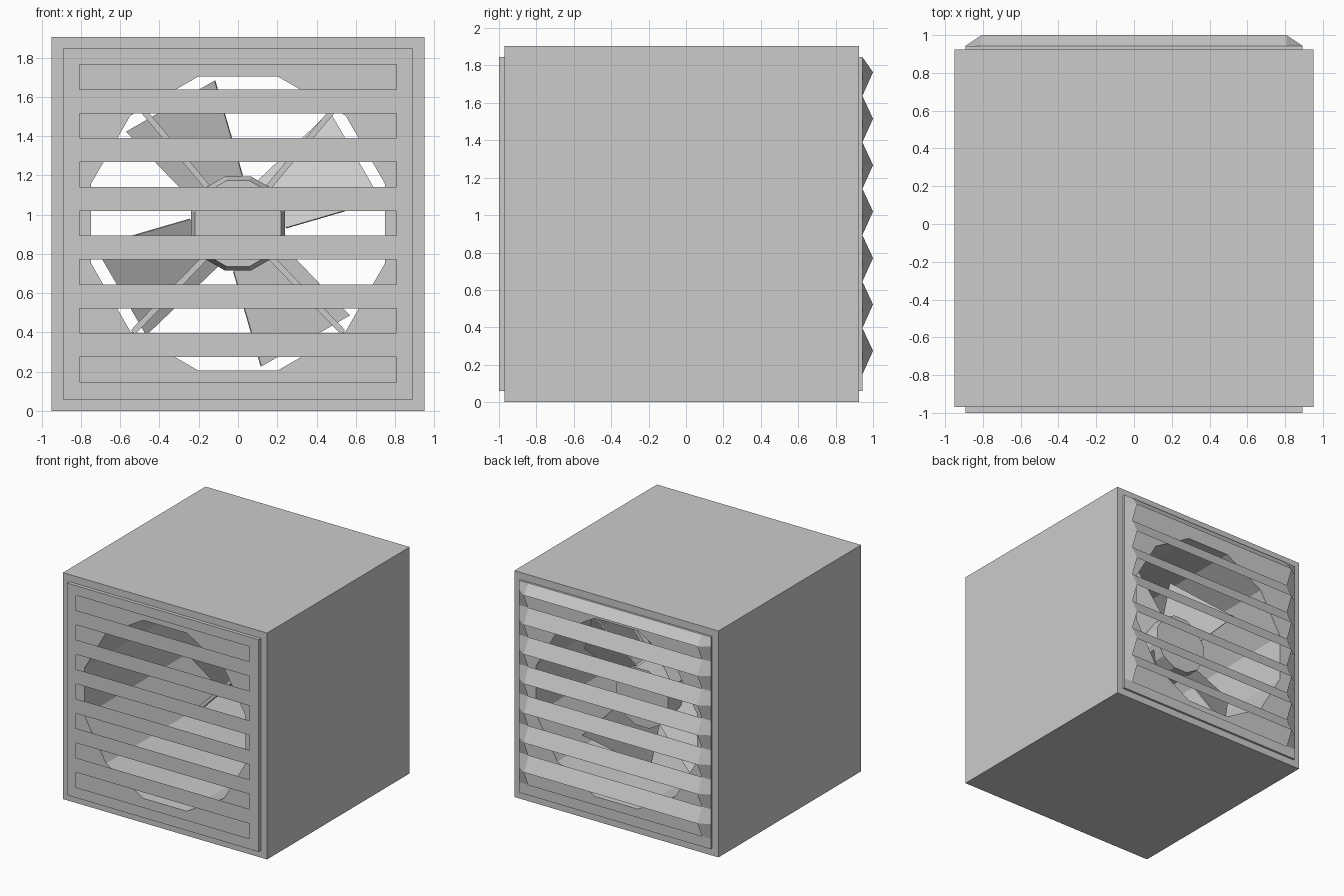
import bpy, bmesh
from math import radians, cos, sin, pi
from mathutils import Matrix, Vector

cube = bpy.data.objects.get("Cube")
if cube:
    bpy.data.objects.remove(cube, do_unlink=True)

grey = bpy.data.materials.new("light_grey")
grey.use_nodes = True
COLOUR = (0.6, 0.6, 0.6, 1)
grey.diffuse_color = COLOUR
grey.node_tree.nodes["Principled BSDF"].inputs["Base Color"].default_value = COLOUR

MID = 0.955                                   # height of the fan axis
TO_AXIS = Matrix.Translation((0, 0, MID))


def finish(name, bm):
    bmesh.ops.recalc_face_normals(bm, faces=bm.faces)
    mesh = bpy.data.meshes.new(name)
    bm.to_mesh(mesh)
    bm.free()
    mesh.materials.append(grey)
    obj = bpy.data.objects.new(name, mesh)
    bpy.context.collection.objects.link(obj)
    return obj


def lathe(name, profile, sides=12):
    """Capped flat-sided solid about the fan axis, from (radius, y) pairs."""
    bm = bmesh.new()
    rings = []
    for r, y in profile:
        angles = [2 * pi * (i + 0.5) / sides for i in range(sides)]
        rings.append([bm.verts.new((r * cos(a), y, MID + r * sin(a))) for a in angles])
    for a, b in zip(rings, rings[1:]):
        for i in range(sides):
            j = (i + 1) % sides
            bm.faces.new((a[i], a[j], b[j], b[i]))
    bm.faces.new(rings[0])
    bm.faces.new(rings[-1])
    return finish(name, bm)


def box(bm, size, matrix):
    bmesh.ops.create_cube(bm, size=1, matrix=matrix @ Matrix.Diagonal((*size, 1)))


# Square housing with a twelve-sided air tunnel through it
bm = bmesh.new()
box(bm, (1.9, 1.895, 1.905), Matrix.Translation((0, -0.0225, 0.9525)))
housing = finish("housing", bm)
cutter = lathe("tunnel_cutter", [(0.776, -1.2), (0.776, 1.2)])
cutter.hide_render = True
cut = housing.modifiers.new("tunnel", "BOOLEAN")
cut.object = cutter
cut.solver = "EXACT"
bpy.context.view_layer.objects.active = housing
bpy.ops.object.modifier_apply(modifier=cut.name)
bpy.data.objects.remove(cutter, do_unlink=True)


def grille(name, base, face, peak):
    """Slotted panel; the top edge of each slot is pulled out to y = peak."""
    bm = bmesh.new()
    columns = (-0.892, -0.807, 0.807, 0.892)
    rows = [(0.06, face)]
    for k in range(7):
        bottom = 0.148 + 0.2483 * k
        rows += [(bottom, face), (bottom + 0.126, peak)]
    rows.append((1.845, face))
    grid = [[bm.verts.new((x, y if abs(x) < 0.85 else face, z)) for x in columns]
            for z, y in rows]
    for r, (low, high) in enumerate(zip(grid, grid[1:])):
        for c in range(3):
            if c == 1 and r % 2 == 1:         # open slot
                continue
            bm.faces.new((low[c], low[c + 1], high[c + 1], high[c]))
    # Rim folded back to the housing
    outer = [e for e in bm.edges if e.is_boundary and
             (all(abs(v.co.x) > 0.85 for v in e.verts)
              or all(v.co.z < 0.1 for v in e.verts)
              or all(v.co.z > 1.8 for v in e.verts))]
    rim = bmesh.ops.extrude_edge_only(bm, edges=outer)
    for v in rim["geom"]:
        if isinstance(v, bmesh.types.BMVert):
            v.co.y = base
    return finish(name, bm)


grille("front_grille", -0.97, -1.0, -1.0)
grille("back_louvers", 0.925, 0.943, 1.0)

# Chamfered motor hub
lathe("hub", [(0.226, 0.12), (0.249, 0.17), (0.249, 0.58)])

# Four pitched blades that widen towards the tip
for k in range(4):
    bm = bmesh.new()
    spin = TO_AXIS @ Matrix.Rotation(-radians(30 + 90 * k), 4, "Y")
    outline = [(0.2, -0.14), (0.69, -0.26), (0.69, 0.26), (0.2, 0.14)]
    verts = [bm.verts.new(spin @ Vector((r, 0.43 + 0.5 * s, s))) for r, s in outline]
    blade = bm.faces.new(verts)
    bm.normal_update()
    bmesh.ops.solidify(bm, geom=[blade], thickness=0.01)
    finish(f"blade_{k + 1}", bm)

# Thin struts holding the hub in the tunnel
for k, angle in enumerate((50, 130, 226, 314)):
    bm = bmesh.new()
    spin = TO_AXIS @ Matrix.Rotation(-radians(angle), 4, "Y")
    box(bm, (0.55, 0.05, 0.03), spin @ Matrix.Translation((0.495, 0.22, 0)))
    finish(f"strut_{k + 1}", bm)
